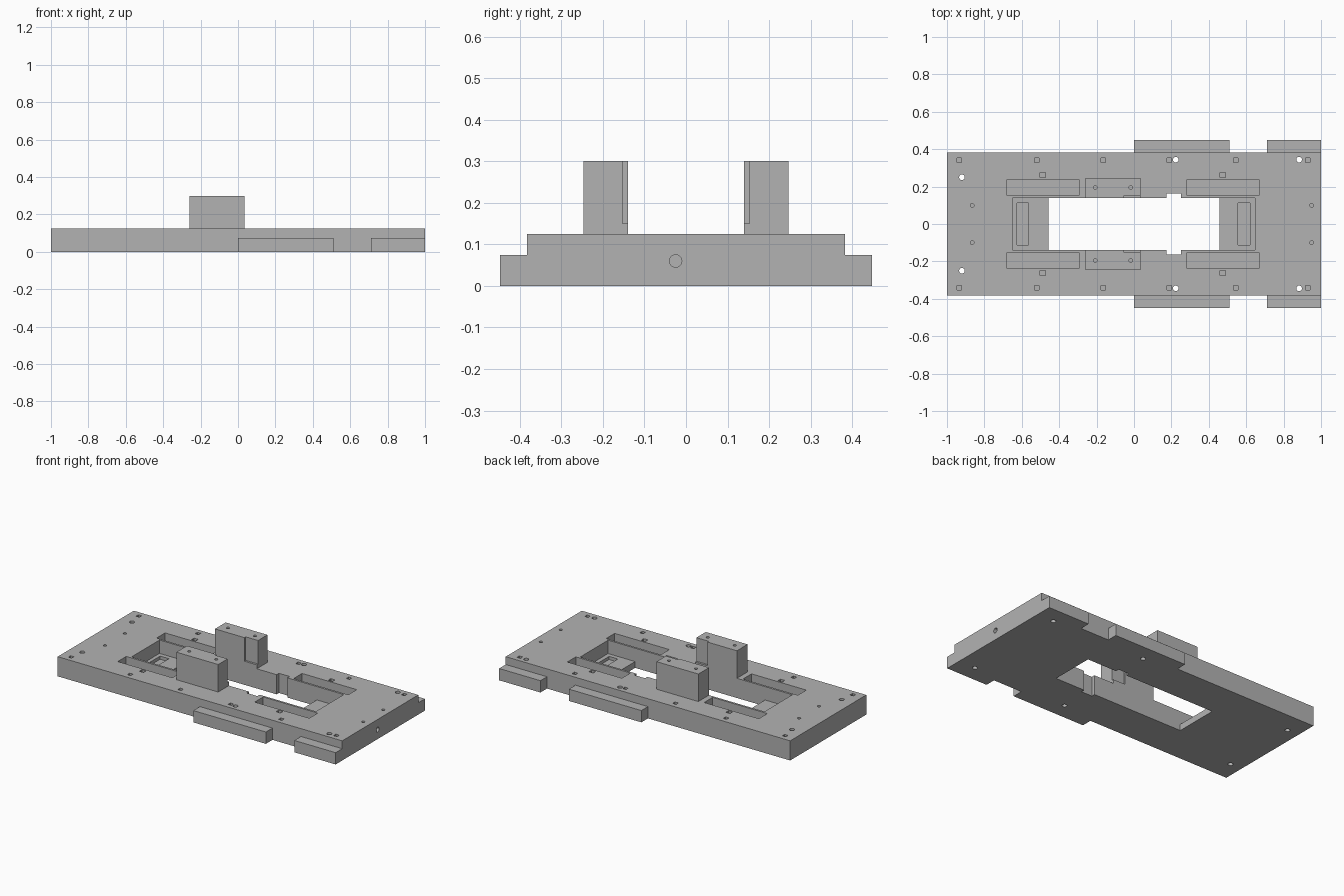
import bpy, bmesh
from mathutils import Matrix, Vector

if "Cube" in bpy.data.objects:
    bpy.data.objects.remove(bpy.data.objects["Cube"], do_unlink=True)

grey = bpy.data.materials.new("machined_grey")
grey.use_nodes = True
COLOUR = (0.45, 0.45, 0.45, 1)
grey.diffuse_color = COLOUR
grey.node_tree.nodes["Principled BSDF"].inputs["Base Color"].default_value = COLOUR


def box(bm, x0, x1, y0, y1, z0, z1):
    size = Vector((x1 - x0, y1 - y0, z1 - z0))
    centre = Vector((x0 + x1, y0 + y1, z0 + z1)) / 2
    bmesh.ops.create_cube(bm, size=1, matrix=Matrix.Translation(centre) @ Matrix.Diagonal(size).to_4x4())


def pair(bm, x0, x1, y0, y1, z0, z1):
    """A box and its mirror image across y = 0."""
    box(bm, x0, x1, y0, y1, z0, z1)
    box(bm, x0, x1, -y1, -y0, z0, z1)


def drill(bm, centre, radius, depth, axis="Z"):
    turn = Matrix.Rotation(1.5707963, 4, "Y") if axis == "X" else Matrix()
    bmesh.ops.create_cone(bm, cap_ends=True, segments=24, radius1=radius, radius2=radius,
                          depth=depth, matrix=Matrix.Translation(centre) @ turn)


def finish(name, bm):
    mesh = bpy.data.meshes.new(name)
    bm.to_mesh(mesh)
    bm.free()
    mesh.materials.append(grey)
    obj = bpy.data.objects.new(name, mesh)
    bpy.context.collection.objects.link(obj)
    return obj


def combine(target, bm, operation="DIFFERENCE"):
    """Apply a boolean and discard the helper shape."""
    helper = finish("cutter", bm)
    helper.hide_render = True
    mod = target.modifiers.new("cut", "BOOLEAN")
    mod.operation, mod.solver, mod.object = operation, "EXACT", helper
    bpy.context.view_layer.update()
    result = target.evaluated_get(bpy.context.evaluated_depsgraph_get())
    mesh = bpy.data.meshes.new_from_object(result)
    target.modifiers.clear()
    target.data = mesh
    bpy.data.objects.remove(helper, do_unlink=True)


TOP, TALL = 0.125, 0.3

# Base plate with low side flanges
bm = bmesh.new()
box(bm, -1, 1, -0.382, 0.382, 0, TOP)
plate = finish("base_plate", bm)
bm = bmesh.new()
for x0, x1 in ((0, 0.51), (0.71, 1)):
    pair(bm, x0, x1, 0.35, 0.448, 0, 0.075)
combine(plate, bm, "UNION")

# Recess that leaves end shelves, and four side pockets
bm = bmesh.new()
box(bm, -0.65, 0.646, -0.14, 0.14, 0.04, 0.2)
for x0, x1 in ((-0.679, -0.294), (0.284, 0.668)):
    pair(bm, x0, x1, 0.153, 0.238, 0.075, 0.2)
combine(plate, bm)

# Central window through the plate
bm = bmesh.new()
box(bm, -0.458, 0.456, -0.14, 0.14, -0.1, 0.2)
combine(plate, bm)

# Window notches, shelf slots and all holes
bm = bmesh.new()
box(bm, 0.174, 0.25, -0.163, 0.163, -0.1, 0.2)
for x in (-0.595, 0.588):
    box(bm, x - 0.031, x + 0.031, -0.112, 0.112, 0.02, 0.1)
for x in (-0.935, -0.52, -0.165, 0.188, 0.543, 0.93):
    pair(bm, x - 0.012, x + 0.012, 0.328, 0.352, 0.065, 0.2)
for x in (-0.487, 0.475):
    pair(bm, x - 0.015, x + 0.015, 0.249, 0.275, 0.065, 0.2)
for side in (-1, 1):
    for x, y in ((-0.92, 0.25), (0.223, 0.344), (0.883, 0.344)):
        drill(bm, (x, side * y, 0.05), 0.015, 0.4)
    for x in (-0.865, 0.95):
        drill(bm, (x, side * 0.1, TOP), 0.01, 0.06)
drill(bm, (1, -0.025, 0.06), 0.015, 0.1, "X")
combine(plate, bm)

# Upright blocks, each with an inner corner notch and two top holes
for name, side in (("front_block", -1), ("rear_block", 1)):
    bm = bmesh.new()
    ys = sorted((side * 0.14, side * 0.247))
    box(bm, -0.26, 0.034, *ys, TOP, TALL)
    block = finish(name, bm)
    bm = bmesh.new()
    ys = sorted((side * 0.1, side * 0.153))
    box(bm, -0.053, 0.1, *ys, 0.15, 0.4)
    for x in (-0.207, -0.017):
        drill(bm, (x, side * 0.195, TALL), 0.01, 0.1)
    combine(block, bm)
